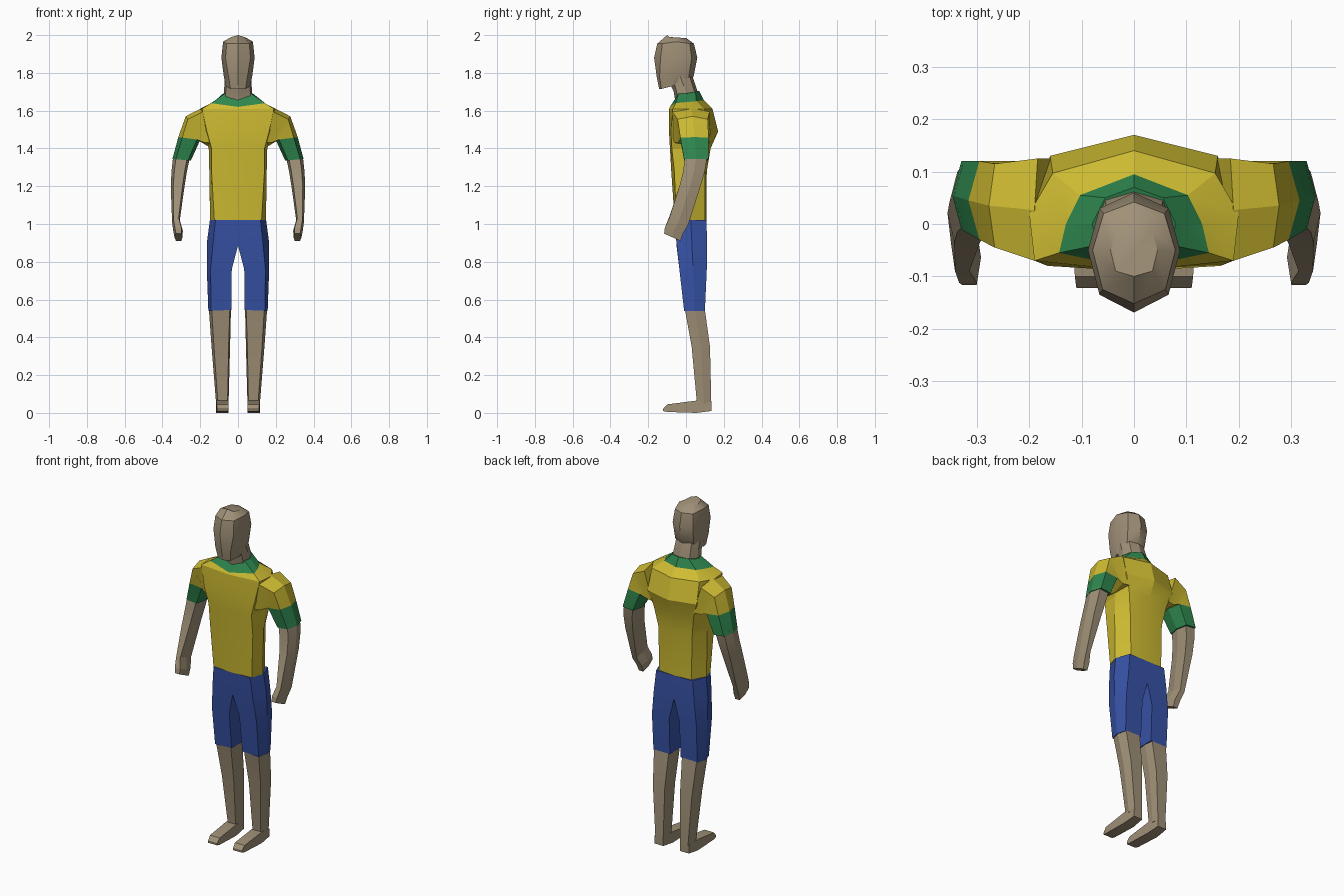
import bpy, bmesh, math

if "Cube" in bpy.data.objects:
    bpy.data.objects.remove(bpy.data.objects["Cube"])


def material(name, rgb):
    m = bpy.data.materials.new(name)
    m.diffuse_color = (*rgb, 1)
    m.use_nodes = True
    m.node_tree.nodes["Principled BSDF"].inputs["Base Color"].default_value = m.diffuse_color
    return m


SKIN = material("skin", (0.35, 0.28, 0.185))
YELLOW = material("shirt yellow", (0.62, 0.50, 0.032))
GREEN = material("trim green", (0.028, 0.24, 0.076))
BLUE = material("shorts blue", (0.038, 0.085, 0.38))


def loft(name, rings, mats, bands=None, smooth=15):
    """Skin a stack of equal-length rings; bands gives the material of each band."""
    bm = bmesh.new()
    vs = [[bm.verts.new(p) for p in r] for r in rings]
    n = len(vs[0])
    for k in range(len(vs) - 1):
        for i in range(n):
            j = (i + 1) % n
            f = bm.faces.new((vs[k][i], vs[k][j], vs[k + 1][j], vs[k + 1][i]))
            f.material_index = bands[k] if bands else 0
    bm.faces.new(vs[0][::-1]).material_index = bands[0] if bands else 0
    bm.faces.new(vs[-1]).material_index = bands[-1] if bands else 0
    bmesh.ops.recalc_face_normals(bm, faces=bm.faces)
    me = bpy.data.meshes.new(name)
    bm.to_mesh(me)
    bm.free()
    for m in mats:
        me.materials.append(m)
    ob = bpy.data.objects.new(name, me)
    bpy.context.collection.objects.link(ob)
    bpy.context.view_layer.objects.active = ob
    ob.select_set(True)
    bpy.ops.object.shade_smooth_by_angle(angle=math.radians(smooth))
    ob.select_set(False)
    return ob


def body_ring(z, half):
    """Half outline from front centre to back centre, mirrored into a full ring."""
    pts = [(p[0], p[1], p[2] if len(p) > 2 else z) for p in half]
    return pts + [(-x, y, h) for x, y, h in pts[-2:0:-1]]


def limb_ring(s, inner, outer, yf, yb, a=0.15, b=0.82, tilt=0):
    """Six-sided limb section between an inner and an outer (x, z) point."""
    ym = (yf + yb) / 2
    pts = []
    for t, y in ((0, ym), (a, yf), (b, yf), (1, ym), (b, yb), (a, yb)):
        x = inner[0] + (outer[0] - inner[0]) * t
        z = inner[1] + (outer[1] - inner[1]) * t
        pts.append((s * x, y, z + tilt * (ym - y)))
    return pts


# Shirt body with green collar
loft("shirt", [
    body_ring(1.02, [(0, -.06), (.125, -.05), (.148, .02), (.105, .10), (0, .108)]),
    body_ring(1.28, [(0, -.078), (.14, -.062), (.152, .02), (.11, .10), (0, .11)]),
    body_ring(1.40, [(0, -.085), (.14, -.075), (.155, .03), (.13, .115), (0, .13)]),
    body_ring(1.49, [(0, -.09), (.165, -.08), (.19, .02), (.16, .13), (0, .17)]),
    body_ring(1.61, [(0, -.09), (.19, -.07), (.2, .02), (.155, .097), (0, .14)]),
    body_ring(1.64, [(0, -.085, 1.62), (.143, -.055), (.13, .0, 1.645),
                     (.103, .055, 1.65), (0, .095, 1.655)]),
    body_ring(1.69, [(0, -.058, 1.655), (.07, -.04), (.08, 0), (.055, .05, 1.70),
                     (0, .07, 1.705)]),
], [YELLOW, GREEN], [0, 0, 0, 0, 0, 1])

# Neck leaning forward
loft("neck", [
    body_ring(1.64, [(0, -.055), (.07, -.04), (.078, 0), (.055, .05), (0, .065)]),
    body_ring(1.70, [(0, -.065), (.065, -.05), (.074, 0), (.055, .045), (0, .062)]),
    body_ring(1.78, [(0, -.10), (.06, -.07), (.07, -.03), (.05, .02), (0, .035)]),
], [SKIN])

# Head
loft("head", [
    body_ring(1.715, [(0, -.142), (.04, -.13), (.064, -.07, 1.73), (.05, 0, 1.75),
                      (0, .025, 1.765)]),
    body_ring(1.78, [(0, -.155), (.05, -.14), (.075, -.06), (.06, .015), (0, .04)]),
    body_ring(1.88, [(0, -.169), (.066, -.135), (.088, -.05), (.066, .03), (0, .06)]),
    body_ring(1.955, [(0, -.152), (.06, -.125), (.079, -.05, 1.965), (.058, .02),
                      (0, .042)]),
    body_ring(1.985, [(0, -.10, 2.0), (.035, -.09, 1.99), (.045, -.05), (.035, -.015),
                      (0, 0)]),
], [SKIN], smooth=32)

for side, s in (("left", 1), ("right", -1)):
    # Sleeve: yellow shoulder, green cuff
    loft(side + "_sleeve", [
        limb_ring(s, (.13, 1.41), (.19, 1.615), -.072, .125, .1, .9),
        limb_ring(s, (.165, 1.415), (.277, 1.57), -.045, .115, .1, .9),
        limb_ring(s, (.2, 1.445), (.316, 1.46), -.03, .12),
        limb_ring(s, (.25, 1.335), (.347, 1.345), -.01, .12),
    ], [YELLOW, GREEN], [0, 0, 1])

    # Bare arm and hand
    loft(side + "_arm", [
        limb_ring(s, (.253, 1.36), (.343, 1.36), -.005, .113),
        limb_ring(s, (.27, 1.28), (.352, 1.28), -.015, .10),
        limb_ring(s, (.283, 1.20), (.356, 1.20), -.035, .077),
        limb_ring(s, (.308, 1.02), (.349, 1.01), -.09, .012, tilt=.3),
        limb_ring(s, (.292, .965), (.343, .965), -.112, -.015, tilt=.3),
        limb_ring(s, (.294, .93), (.336, .93), -.116, -.03, tilt=.45),
    ], [SKIN])

    # Shorts leg, meeting its twin above the crotch
    loft(side + "_shorts", [
        limb_ring(s, (0, 1.02), (.149, 1.02), -.058, .108, 0, .8),
        limb_ring(s, (0, .885), (.165, .9), -.05, .112, 0, .8),
        limb_ring(s, (.033, .76), (.165, .76), -.035, .11, 0, .85),
        limb_ring(s, (.035, .545), (.157, .54), -.01, .10, 0, .88),
    ], [BLUE])

    # Lower leg
    loft(side + "_leg", [
        limb_ring(s, (.037, .56), (.155, .56), -.008, .098, .05, .87),
        limb_ring(s, (.042, .35), (.14, .35), .03, .127, .08, .87),
        limb_ring(s, (.05, .05), (.116, .05), .058, .134, .08, .85),
    ], [SKIN])

    # Foot, lofted from heel to toe
    loft(side + "_foot", [
        [(s * x, y, z) for x, z in ((x0, z0), (x1, z0), (x1, z1), (x0, z1))]
        for y, x0, x1, z0, z1 in ((.134, .055, .112, .01, .055), (.055, .05, .116, .0, .065),
                                  (-.1, .05, .113, .005, .045), (-.122, .052, .11, .01, .02))
    ], [SKIN])
